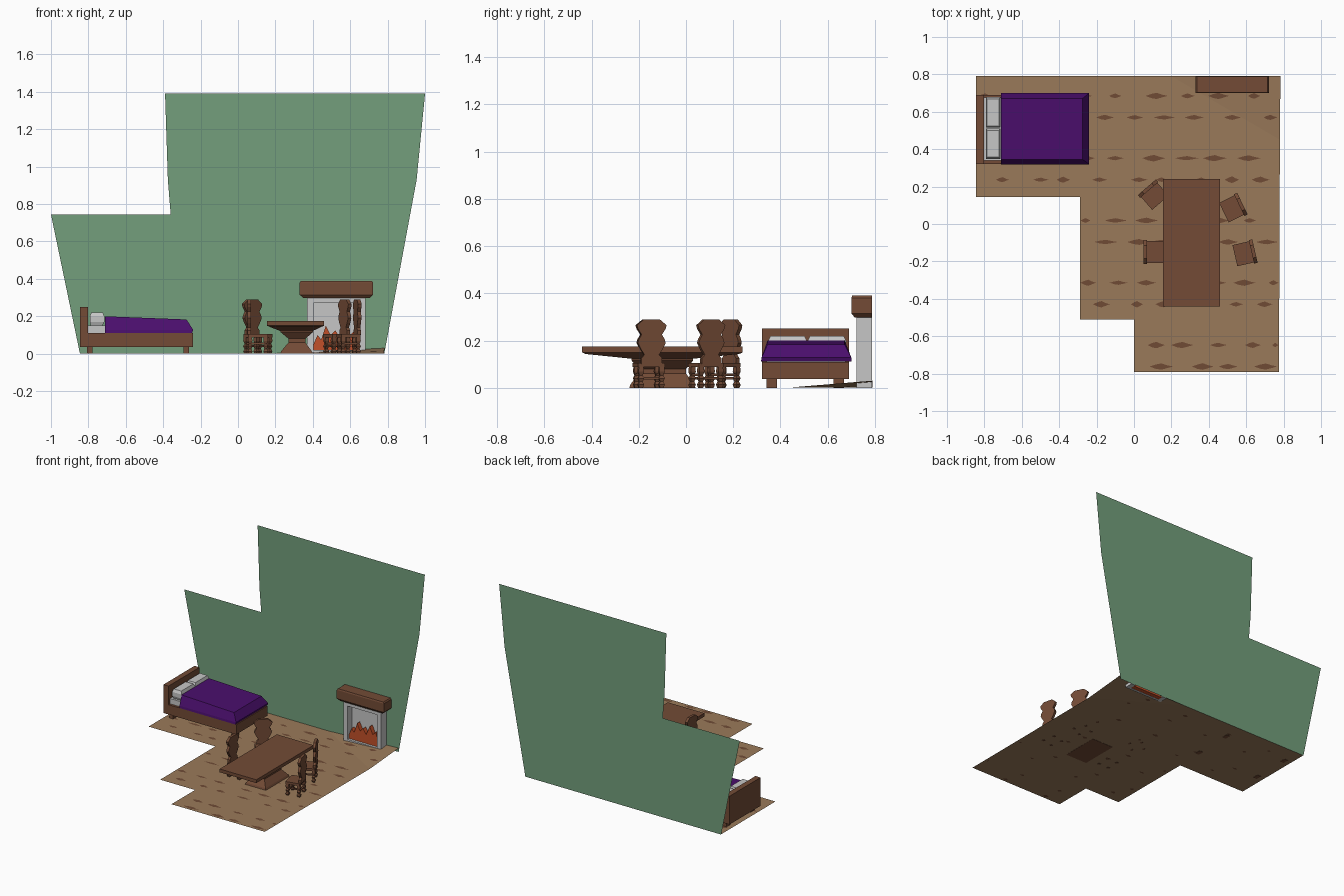
import bpy, bmesh, math, random
from mathutils import Matrix, Vector

if "Cube" in bpy.data.objects:
    bpy.data.objects.remove(bpy.data.objects["Cube"])

random.seed(4)


def material(name, hexcode):
    m = bpy.data.materials.new(name)
    srgb = [int(hexcode[i:i + 2], 16) / 255 for i in (0, 2, 4)]
    m.diffuse_color = [c / 12.92 if c < 0.04 else ((c + 0.055) / 1.055) ** 2.4 for c in srgb] + [1]
    m.use_nodes = True
    m.node_tree.nodes["Principled BSDF"].inputs["Base Color"].default_value = m.diffuse_color
    return m


GREEN = material("green wall", "739F7C")
FLOOR = material("light floor wood", "9A7A5A")
KNOT = material("dark floor knots", "704B35")
WOOD = material("brown wood", "734B36")
PURPLE = material("purple blanket", "4A0E6C")
STONE = material("pale grey", "C6C6C6")
FIRE = material("orange red fire", "C25029")


def finish(bm, name, mat):
    me = bpy.data.meshes.new(name)
    bm.to_mesh(me)
    bm.free()
    me.materials.append(mat)
    ob = bpy.data.objects.new(name, me)
    bpy.context.collection.objects.link(ob)
    return ob


def loft(name, mat, rings, matrix=Matrix()):
    """Stack of rectangles (x0, x1, y0, y1, z), joined from bottom to top."""
    bm = bmesh.new()
    loops = [[bm.verts.new((x, y, z)) for x, y in ((a, c), (b, c), (b, d), (a, d))]
             for a, b, c, d, z in rings]
    bm.faces.new(loops[0][::-1])
    bm.faces.new(loops[-1])
    for lo, hi in zip(loops, loops[1:]):
        for i in range(4):
            j = (i + 1) % 4
            bm.faces.new((lo[i], lo[j], hi[j], hi[i]))
    bm.transform(matrix)
    return finish(bm, name, mat)


def box(name, mat, x0, x1, y0, y1, z0, z1, matrix=Matrix()):
    return loft(name, mat, [(x0, x1, y0, y1, z0), (x0, x1, y0, y1, z1)], matrix)


def flat(name, mat, polys):
    bm = bmesh.new()
    for p in polys:
        bm.faces.new([bm.verts.new(v) for v in p])
    return finish(bm, name, mat)


# back wall: one sheet with a stepped, flared outline
wall = [(-.845, 0), (.782, 0), (.955, .93), (1, 1.39), (-.39, 1.39), (-.375, .93), (-.36, .745), (-1, .745)]
flat("back_wall", GREEN, [[(x, .79, z) for x, z in wall]])


# floor: stepped sheet with its back right corner lifted
def lift(x, y):
    return .002 + .028 * max(0, (x - .2) / .583 + (y - .45) / .34 - 1)


outline = [(-.845, .145), (-.29, .145), (-.29, -.51), (0, -.51), (0, -.79), (.775, -.79), (.78, .45), (.2, .79), (-.845, .79)]
flat("floor", FLOOR, [[(x, y, .002) for x, y in outline],
                      [(.78, .45, .002), (.783, .79, .03), (.2, .79, .002)]])


# floor knots: rows of long blotches above, small ones below
def on_floor(x0, x1, y):
    left = -.84 if y > .16 else (-.285 if y > -.5 else .005)
    return max(x0, left), min(x1, .772)


knots = []
for tile in range(5):
    for row, shift in ((.685, 0), (.57, .08)):
        y = row - tile * .333
        for k in range(10):
            x = -.78 + k * .175 + shift + random.uniform(-.03, .03)
            w, h = random.uniform(.03, .065), random.uniform(.011, .018)
            a, b = on_floor(x - w, x + w, y)
            if b - a < .03 or y < -.77:
                continue
            c, q = (a + b) / 2, (b - a) / 4
            shape = [(a, 0), (c - q, -h * .7), (c, -h), (c + q, -h * .5),
                     (b, 0), (c + q, h * .4), (c, h), (c - q, h * .6)]
            knots.append([(u, y + v, lift(u, y + v) + .0015) for u, v in shape])
            if k % 2:
                under = [(c + (u - c) * .4, y + v * .8) for u, v in shape]
                knots.append([(u, v, lift(u, v) - .0015) for u, v in under][::-1])
flat("floor_knots", KNOT, knots)

# bed
box("bed_frame", WOOD, -.84, -.24, .322, .69, .037, .11)
box("headboard", WOOD, -.845, -.803, .322, .69, .037, .25)
for x in (-.807, -.292):
    for y in (.34, .625):
        box("bed_foot", WOOD, x, x + .03, y, y + .045, 0, .04)
box("mattress", STONE, -.803, -.27, .34, .675, .11, .15)
for y in (.348, .515):
    loft("pillow", STONE, [(-.787, -.725, y + .008, y + .155, .15), (-.792, -.715, y, y + .163, .17),
                           (-.792, -.715, y, y + .163, .2), (-.785, -.722, y + .01, y + .153, .22)])
blanket = loft("blanket", PURPLE, [(-.71, -.245, .318, .7, .112), (-.71, -.24, .32, .7, .128),
                                   (-.71, -.275, .345, .672, .2)])
for v in blanket.data.vertices:  # the top dips to the foot end
    if v.co.z > .19 and v.co.x > -.5:
        v.co.z = .183

# table with hourglass pedestal
loft("table_top", WOOD, [(.225, .4, -.22, .02, .122), (.17, .445, -.425, .225, .143),
                         (.155, .46, -.44, .24, .15), (.155, .46, -.44, .24, .175)])
loft("table_pedestal", WOOD, [(a, b, -.1 - d, -.1 + d, z) for a, b, d, z in (
    (.225, .4, .14, 0), (.232, .393, .135, .015), (.27, .36, .1, .06),
    (.27, .36, .1, .08), (.228, .4, .13, .115), (.228, .4, .13, .125))])


# chairs: turned legs, stretchers, seat and a shaped back (back faces local +x)
def chair(x, y, degrees):
    m = Matrix.Translation((x, y, 0)) @ Matrix.Rotation(math.radians(degrees), 4, 'Z')
    box("chair_seat", WOOD, -.055, .05, -.058, .058, .087, .105, m)
    back = [(.045, .1), (.045, .125), (.032, .14), (.048, .165), (.06, .19), (.056, .205),
            (.044, .225), (.06, .25), (.064, .265), (.034, .29)]
    loft("chair_back", WOOD, [(.036, .055, -w, w, z) for w, z in back], m)
    for sx in (-.043, .04):
        for sy in (-.045, .045):
            loft("chair_leg", WOOD, [(sx - r, sx + r, sy - r, sy + r, z) for r, z in (
                (.008, 0), (.012, .013), (.007, .026), (.012, .04), (.007, .053), (.012, .068), (.01, .09))], m)
        box("chair_cross_rail", WOOD, sx - .005, sx + .005, -.045, .045, .036, .046, m)
    for sy in (-.045, .045):
        box("chair_side_rail", WOOD, -.043, .04, sy - .005, sy + .005, .05, .06, m)


for spot in ((.105, .155, 131), (.105, -.15, 180), (.53, .085, 26), (.593, -.157, 13)):
    chair(*spot)

# fireplace: stone surround, back panel and mantel
for x in (.37, .648):
    box("fireplace_side", STONE, x, x + .034, .722, .788, 0, .3)
box("fireplace_lintel", STONE, .404, .648, .722, .788, .27, .3)
box("fireplace_sill", STONE, .404, .648, .722, .74, 0, .02)
box("fireplace_back", STONE, .404, .648, .775, .788, .02, .27)
loft("mantel", WOOD, [(.35, .703, .715, .788, .297), (.33, .722, .7, .788, .315),
                      (.33, .722, .7, .788, .38), (.337, .715, .704, .788, .39)])

# fire: jagged sheet of flames
tips = [(.404, .05), (.425, .1), (.445, .075), (.47, .15), (.495, .1), (.52, .125),
        (.545, .085), (.575, .155), (.6, .1), (.625, .125), (.648, .05)]
fire = flat("fire", FIRE, [[(.404, .742, 0), (.648, .742, 0)] + [(x, .742, z) for x, z in reversed(tips)]])
bm = bmesh.new()
bm.from_mesh(fire.data)
out = bmesh.ops.extrude_face_region(bm, geom=bm.faces[:])
bmesh.ops.translate(bm, vec=Vector((0, .032, 0)),
                    verts=[g for g in out["geom"] if isinstance(g, bmesh.types.BMVert)])
bmesh.ops.recalc_face_normals(bm, faces=bm.faces[:])
bm.to_mesh(fire.data)
bm.free()
